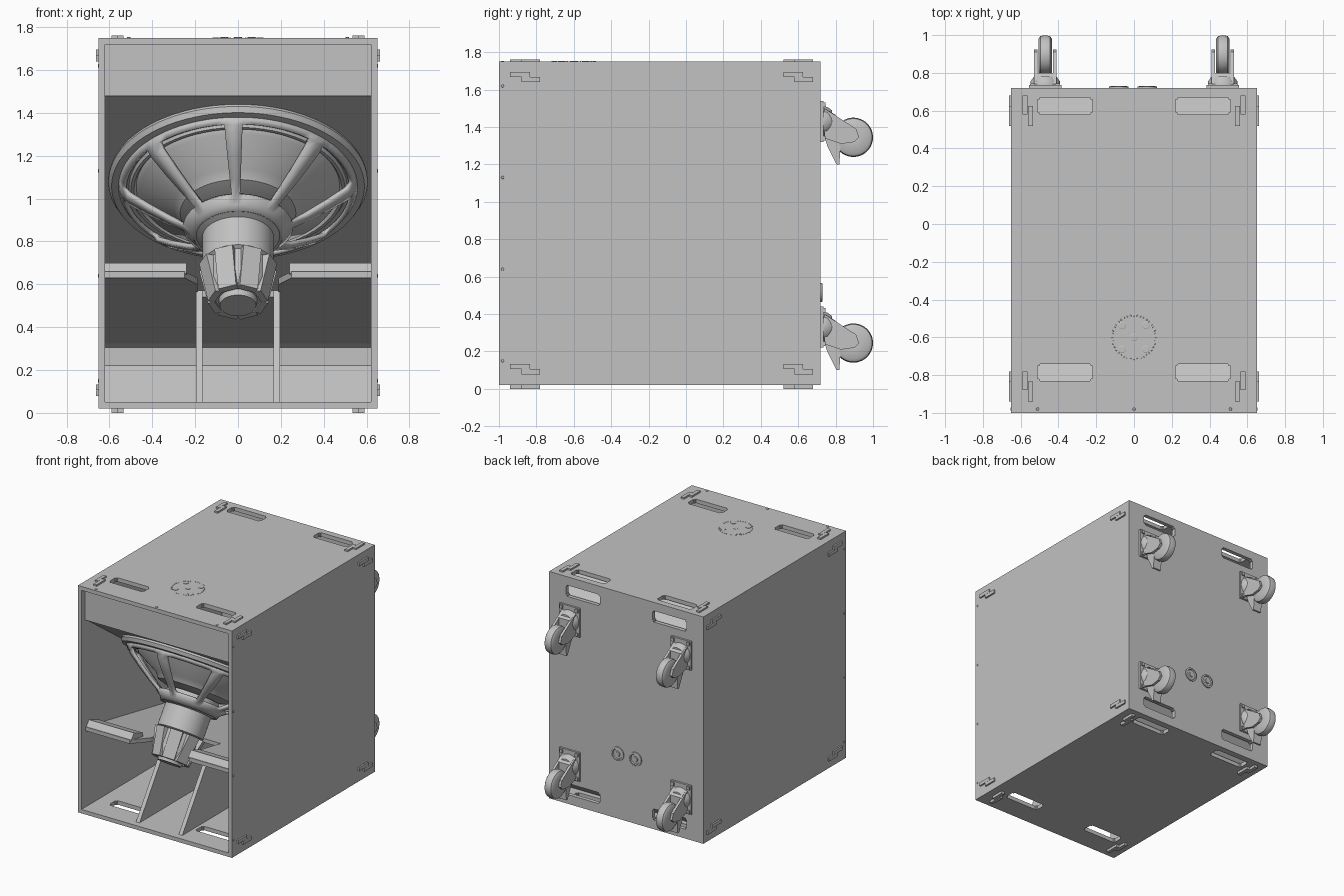
import bpy, bmesh, math
from mathutils import Matrix, Vector

if "Cube" in bpy.data.objects:
    bpy.data.objects.remove(bpy.data.objects["Cube"], do_unlink=True)

GREY = (0.54, 0.54, 0.54, 1)
mat = bpy.data.materials.new("light_grey")
mat.use_nodes = True
mat.diffuse_color = GREY
mat.node_tree.nodes["Principled BSDF"].inputs["Base Color"].default_value = GREY


def finish(name, bm, smooth=False):
    bmesh.ops.recalc_face_normals(bm, faces=bm.faces)
    me = bpy.data.meshes.new(name)
    bm.to_mesh(me)
    bm.free()
    me.materials.append(mat)
    ob = bpy.data.objects.new(name, me)
    bpy.context.collection.objects.link(ob)
    bpy.ops.object.select_all(action='DESELECT')
    ob.select_set(True)
    bpy.context.view_layer.objects.active = ob
    if smooth:
        bpy.ops.object.shade_smooth_by_angle(angle=math.radians(35))
    return ob


def add_box(bm, x0, x1, y0, y1, z0, z1):
    m = Matrix.Translation(((x0 + x1) / 2, (y0 + y1) / 2, (z0 + z1) / 2))
    m = m @ Matrix.Diagonal((x1 - x0, y1 - y0, z1 - z0, 1))
    return bmesh.ops.create_cube(bm, size=1, matrix=m)["verts"]


def box(name, *dims):
    bm = bmesh.new()
    add_box(bm, *dims)
    return finish(name, bm)


def add_prism(bm, pts, x0, x1):
    # Side profile in (y, z), extruded across x
    f = bm.faces.new([bm.verts.new((x0, y, z)) for y, z in pts])
    r = bmesh.ops.extrude_face_region(bm, geom=[f])
    vs = [v for v in r["geom"] if isinstance(v, bmesh.types.BMVert)]
    bmesh.ops.translate(bm, verts=vs, vec=(x1 - x0, 0, 0))


def prism(name, pts, x0, x1):
    bm = bmesh.new()
    add_prism(bm, pts, x0, x1)
    return finish(name, bm)


def add_lathe(bm, prof, m, n=32, keep=lambda row, seg: True):
    # Profile of (radius, height) turned about the local z axis
    rings = [[bm.verts.new(m @ Vector((r * math.cos(a), r * math.sin(a), z)))
              for a in [2 * math.pi * (i + 0.5) / n for i in range(n)]] for r, z in prof]
    for j in range(len(prof) - 1):
        for i in range(n):
            k = (i + 1) % n
            if keep(j, i):
                bm.faces.new((rings[j][i], rings[j][k], rings[j + 1][k], rings[j + 1][i]))
    return rings


def lathe(name, prof, m, n=48):
    bm = bmesh.new()
    rings = add_lathe(bm, prof, m, n)
    bm.faces.new(rings[0])
    bm.faces.new(rings[-1])
    return finish(name, bm, True)


def facing(pos, direction):
    q = Vector(direction).to_track_quat('Z', 'Y')
    return Matrix.Translation(pos) @ q.to_matrix().to_4x4()


# Cabinet panels
W, T, F, B, Z0, Z1 = 0.65, 0.03, -1.0, 0.72, 0.02, 1.75
I = W - T
for s, side in ((-1, "right"), (1, "left")):
    box(side + "_panel", *sorted((s * I, s * W)), F, B, Z0, Z1)
slotted = [box("top_panel", -I, I, F, B, Z1 - T, Z1),
           box("bottom_panel", -I, I, F, B, Z0, Z0 + T),
           box("back_panel", -I, I, B - T, B, Z0 + T, Z1 - T)]

# Hand slots
bm = bmesh.new()
for x0, x1 in ((-0.51, -0.22), (0.22, 0.51)):
    slots = []
    for z0, z1 in ((-0.05, 0.08), (1.695, 1.8)):
        slots += [((x0, x1, 0.58, 0.67, z0, z1), 2), ((x0, x1, -0.83, -0.74, z0, z1), 2)]
    slots += [((x0, x1, 0.68, 0.8, z, z + 0.085), 1) for z in (0.09, 1.6)]
    for dims, axis in slots:
        vs = add_box(bm, *dims)
        edges = {e for v in vs for e in v.link_edges
                 if abs((e.verts[0].co - e.verts[1].co).normalized()[axis]) > 0.9}
        bmesh.ops.bevel(bm, geom=list(edges), offset=0.012, segments=3, affect='EDGES')
cutter = finish("slot_cutter", bm)
cutter.hide_render = True
for ob in slotted:
    bpy.context.view_layer.objects.active = ob
    mod = ob.modifiers.new("slots", 'BOOLEAN')
    mod.object, mod.solver = cutter, 'EXACT'
    bpy.ops.object.modifier_apply(modifier=mod.name)
bpy.data.objects.remove(cutter, do_unlink=True)

# Inner panels of the horn
prism("lower_reflector", [(0.52, 0.05), (0.54, 0.05), (0.69, 0.2), (0.69, 0.22)], -I, I)
prism("upper_reflector", [(0.52, 1.72), (0.54, 1.72), (0.69, 1.57), (0.69, 1.55)], -I, I)
box("upper_front_panel", -I, I, -0.96, -0.93, 1.48, 1.72)


def slope(y):
    return 1.1 - 0.716 * (y + 0.42)


prism("baffle", [(-0.95, slope(-0.95)), (0.69, slope(0.69)),
                 (0.69, slope(0.69) + 0.04), (-0.95, slope(-0.95) + 0.04)], -I, I)

# Sloping shelf with a notch for the magnet
half = [(0.19, -0.48), (0.19, -0.79), (0.25, -0.95), (I, -0.95), (I, 0.69)]
outline = half + [(-x, y) for x, y in reversed(half)]
bm = bmesh.new()
f = bm.faces.new([bm.verts.new((x, y, 0.63)) for x, y in outline])
r = bmesh.ops.extrude_face_region(bm, geom=[f])
bmesh.ops.translate(bm, vec=(0, 0, 0.03), verts=[v for v in r["geom"] if isinstance(v, bmesh.types.BMVert)])
for v in bm.verts:
    v.co.z -= 0.19 * (v.co.y + 0.95)
finish("shelf", bm)
for s, side in ((-1, "right"), (1, "left")):
    prism(side + "_shelf_lip", [(-0.95, 0.65), (-0.91, 0.7), (-0.8, 0.66), (-0.8, 0.62)],
          *sorted((s * 0.24, s * I)))
    prism(side + "_brace", [(-0.95, 0.05), (-0.63, 0.52), (-0.6, 0.57), (0.68, 0.335),
                            (0.68, 0.2), (0.53, 0.05)], s * 0.18 - 0.015, s * 0.18 + 0.015)

# Loudspeaker driver, tilted down and forwards
axis = facing((0, -0.42, 1.07), (0, -0.58, -0.81))
lathe("driver_rim", [(0.5, -0.03), (0.6, -0.03), (0.605, -0.01), (0.59, 0.015),
                     (0.54, 0.02), (0.5, 0.02)], axis, 80)
bm = bmesh.new()
basket = [(0.55, 0.01), (0.53, 0.04), (0.51, 0.07), (0.42, 0.135), (0.32, 0.2),
          (0.25, 0.24), (0.21, 0.27), (0.195, 0.3)]
add_lathe(bm, basket, axis, 80, lambda row, seg: not (1 <= row <= 4 and seg % 10 not in (0, 9)))
ob = finish("basket", bm, True)
mod = ob.modifiers.new("thickness", 'SOLIDIFY')
mod.thickness, mod.offset = 0.022, 0
lathe("cone", [(0.52, 0), (0.5, 0.035), (0.485, 0.035), (0.475, 0.02), (0.46, 0.045),
               (0.3, 0.13), (0.27, 0.17), (0.17, 0.2)], axis, 64)
lathe("magnet", [(0.19, 0.2), (0.195, 0.3), (0.167, 0.31), (0.167, 0.47), (0.15, 0.48),
                 (0.15, 0.6), (0.12, 0.67), (0.09, 0.67), (0.085, 0.7), (0.03, 0.7)], axis)
bm = bmesh.new()
for i in range(8):
    vs = add_box(bm, 0.1, 0.178, -0.045, 0.045, 0.48, 0.68)
    for v in vs:
        if v.co.z > 0.6 and v.co.x > 0.15:
            v.co.x -= 0.045
    bmesh.ops.transform(bm, verts=vs, matrix=axis @ Matrix.Rotation(math.pi * (i + 0.5) / 4, 4, 'Z'))
finish("heat_sink_fins", bm)

# Casters on the back
fork = [(0.74, 1.5), (0.91, 1.39), (0.925, 1.345), (0.9, 1.32), (0.83, 1.31), (0.74, 1.34)]
pedal = [(0.74, 1.35), (0.83, 1.35), (0.82, 1.2), (0.805, 1.2), (0.755, 1.3)]
for s, side in ((-1, "right"), (1, "left")):
    for dz, level in ((0, "upper"), (-1.1, "lower")):
        x, tag = s * 0.47, level + "_" + side
        box(tag + "_caster_plate", x - 0.085, x + 0.085, B, 0.735, 1.32 + dz, 1.54 + dz)
        bm = bmesh.new()
        for a in (-0.06, 0.042):
            add_prism(bm, [(y, z + dz) for y, z in fork], x + a, x + a + 0.018)
        add_prism(bm, [(y, z + dz) for y, z in pedal], x - 0.035, x + 0.035)
        add_prism(bm, [(0.74, 1.5 + dz), (0.8, 1.465 + dz), (0.8, 1.36 + dz), (0.74, 1.34 + dz)],
                  x - 0.05, x + 0.05)
        for bx in (-0.065, 0.065):
            for bz in (1.34, 1.52):
                add_box(bm, x + bx - 0.012, x + bx + 0.012, 0.73, 0.745, bz + dz - 0.012, bz + dz + 0.012)
        finish(tag + "_caster_fork", bm)
        lathe(tag + "_caster_swivel", [(0.08, 0), (0.078, 0.02), (0.06, 0.045)],
              facing((x, 0.735, 1.43 + dz), (0, 1, 0)), 32)
        lathe(tag + "_wheel", [(0.03, -0.036), (0.085, -0.036), (0.1, -0.026), (0.105, 0),
                               (0.1, 0.026), (0.085, 0.036), (0.03, 0.036)],
              facing((x, 0.895, 1.345 + dz), (1, 0, 0)), 40)

# Interlocking stacking feet: two offset bars each
bm = bmesh.new()
for y in (-0.86, 0.6):
    for s in (-1, 1):
        for y0, y1, k in ((y - 0.08, y + 0.025, 0), (y - 0.02, y + 0.08, 1)):
            a = 0.535 + 0.028 * k
            xs = sorted((s * a, s * (a + 0.027)))
            add_box(bm, *xs, y0, y1, 0, Z0)
            add_box(bm, *xs, y0, y1, Z1, Z1 + 0.012)
            for z in (0.078, 1.64):
                zz = z + 0.028 * (1 - k)
                add_box(bm, *sorted((s * W, s * (W + 0.012))), y0, y1, zz, zz + 0.027)
finish("stacking_feet", bm)


# Small round fittings
def add_studs(bm, places, direction, radius, height=0.004):
    for p in places:
        rings = add_lathe(bm, [(radius, 0), (radius, height * 0.6), (radius * 0.8, height)],
                          facing(p, direction), 16)
        bm.faces.new(rings[-1])


bm = bmesh.new()
for s in (-1, 1):
    add_studs(bm, [(s * W, -0.98, z) for z in (0.15, 0.64, 1.13, 1.62)], (s, 0, 0), 0.008)
add_studs(bm, [(x, -0.98, Z1) for x in (-0.51, 0, 0.51)], (0, 0, 1), 0.008)
finish("panel_screws", bm)

# Pole mount on the top
bm = bmesh.new()
hub = Vector((0, -0.6, Z1))
ring = [hub + Vector((math.cos(a), math.sin(a), 0)) * 0.115
        for a in [2 * math.pi * i / 40 for i in range(40)]]
add_studs(bm, ring, (0, 0, 1), 0.004, 0.002)
add_studs(bm, [hub] + [hub + Vector((a, b, 0)) for a in (-0.063, 0.063) for b in (-0.063, 0.063)],
          (0, 0, 1), 0.02)
finish("pole_mount", bm)

# Cable sockets on the back
for x, side in ((-0.08, "right"), (0.07, "left")):
    lathe(side + "_socket", [(0.052, 0), (0.052, 0.008), (0.04, 0.01), (0.036, 0.003),
                             (0.02, 0.003), (0.018, 0.01), (0.005, 0.01)],
          facing((x, B, 0.515), (0, 1, 0)), 32)
